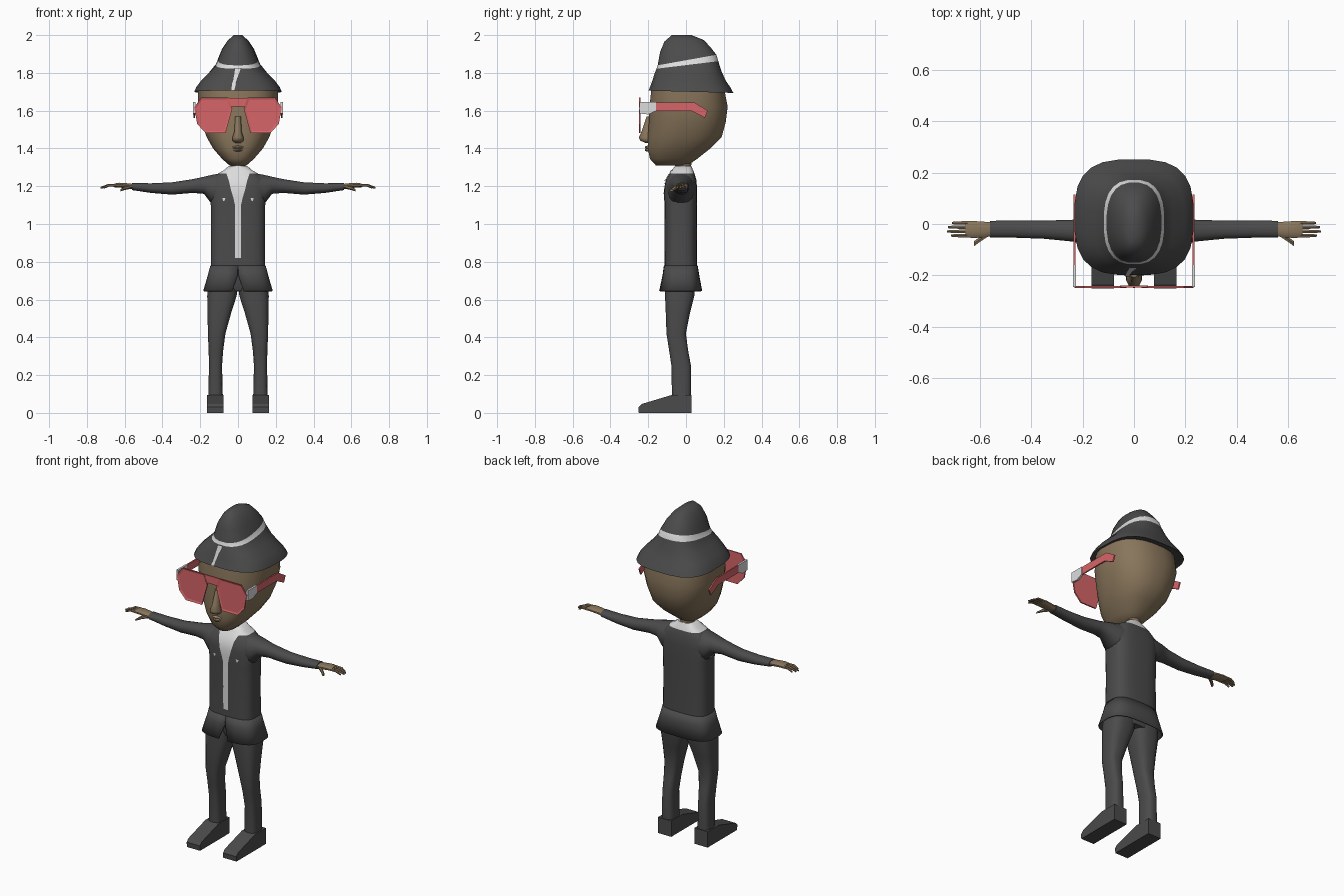
import bpy, bmesh, math
from mathutils import Vector

if "Cube" in bpy.data.objects:
    bpy.data.objects.remove(bpy.data.objects["Cube"])

def mat(name, rgb):
    m = bpy.data.materials.new(name)
    m.diffuse_color = (*rgb, 1)
    m.use_nodes = True
    m.node_tree.nodes["Principled BSDF"].inputs["Base Color"].default_value = m.diffuse_color
    return m

CLOTH = mat("charcoal cloth", (0.07, 0.07, 0.07))
WHITE = mat("off white", (0.72, 0.72, 0.72))
SKIN = mat("brown skin", (0.25, 0.18, 0.105))
LIP = mat("lip tan", (0.32, 0.235, 0.15))
PINK = mat("coral plastic", (0.68, 0.13, 0.14))


def finish(bm, name, mats, smooth=40):
    """Turn a bmesh into a named object, optionally smoothed by angle."""
    bmesh.ops.recalc_face_normals(bm, faces=bm.faces)
    me = bpy.data.meshes.new(name)
    bm.to_mesh(me)
    bm.free()
    for m in mats:
        me.materials.append(m)
    ob = bpy.data.objects.new(name, me)
    bpy.context.collection.objects.link(ob)
    if smooth:
        bpy.ops.object.select_all(action='DESELECT')
        ob.select_set(True)
        bpy.context.view_layer.objects.active = ob
        bpy.ops.object.shade_smooth_by_angle(angle=math.radians(smooth))
    return ob


def se(t, e):
    """Point on a unit superellipse."""
    c, s = math.cos(t), math.sin(t)
    return (math.copysign(abs(c) ** (2 / e), c), math.copysign(abs(s) ** (2 / e), s))


def loft(rings, name, mats, closed=True, caps=True, smooth=40, rule=None):
    bm = bmesh.new()
    vs = [[bm.verts.new(p) for p in r] for r in rings]
    n = len(vs[0])
    for k in range(len(vs) - 1):
        for i in range(n if closed else n - 1):
            j = (i + 1) % n
            f = bm.faces.new((vs[k][i], vs[k][j], vs[k + 1][j], vs[k + 1][i]))
            if rule:
                f.material_index = rule(k)
    if caps:
        bm.faces.new(vs[0])
        f = bm.faces.new(vs[-1])
        if rule:
            f.material_index = rule(len(vs) - 2)
    return finish(bm, name, mats, smooth)


def zring(z, w, yf, yb, e=2.5, n=24, x=0, tilt=0):
    """Horizontal ring: half width, front y, back y; tilt raises the back."""
    yc, h = (yf + yb) / 2, (yb - yf) / 2
    out = []
    for i in range(n):
        c, s = se(2 * math.pi * (i + .5) / n, e)
        out.append((x + w * c, yc + h * s, z + tilt * s))
    return out


def front_y(rows, z, x, e):
    """Front surface of a loft at height z and offset x."""
    for a, b in zip(rows, rows[1:]):
        if a[0] <= z <= b[0]:
            t = (z - a[0]) / (b[0] - a[0])
            w, f, k = (a[i] + (b[i] - a[i]) * t for i in (1, 2, 3))
            d = max(0, 1 - min(1, abs(x) / w) ** e) ** (1 / e)
            return (f + k) / 2 - (k - f) / 2 * d


def strip(name, rows, e, pts, m, gap=0.004):
    """Thin plate lying on a loft's front; pts are (z, x centre, half width)."""
    grid = []
    for z, xc, hw in pts:
        xs = [xc + hw * (i / 4 - 1) for i in range(9)]
        grid.append([(x, front_y(rows, z, x, e) - gap, z) for x in xs])
    return loft(grid, name, [m], closed=False, caps=False)


def prism(name, prof, x0, x1, m, axis='x', inset=0):
    """Extrude a profile along x (points y,z) or y (points x,z)."""
    P = (lambda a, b, t: (t, a, b)) if axis == 'x' else (lambda a, b, t: (a, t, b))
    bm = bmesh.new()
    A = [bm.verts.new(P(a, b, x0)) for a, b in prof]
    B = [bm.verts.new(P(a, b, x1)) for a, b in prof]
    face = bm.faces.new(A)
    bm.faces.new(B[::-1])
    for i in range(len(A)):
        j = (i + 1) % len(A)
        bm.faces.new((A[i], B[i], B[j], A[j]))
    bmesh.ops.recalc_face_normals(bm, faces=bm.faces)
    if inset:
        bmesh.ops.inset_region(bm, faces=[face], thickness=inset, depth=-0.004)
    return finish(bm, name, [m], 0)


def xring(x, yc, zc, hy, hz, e=2.2, n=12):
    return [(x, yc + hy * c, zc + hz * s)
            for c, s in (se(2 * math.pi * (i + .5) / n, e) for i in range(n))]


# head, neck and face
head = [(1.31, .045, -.16, .01), (1.345, .085, -.192, .06), (1.40, .133, -.203, .13),
        (1.46, .167, -.203, .19), (1.54, .196, -.198, .212), (1.62, .213, -.195, .222),
        (1.71, .212, -.185, .205)]
loft([zring(*r, e=2.4) for r in head], "head", [SKIN], smooth=60)
loft([zring(z, w, a, b, 2, 16) for z, w, a, b in
      [(1.24, .05, -.075, .035), (1.29, .04, -.06, .025), (1.35, .045, -.06, .035)]],
     "neck", [SKIN])
loft([zring(z, w, y, -.17, 2, 10) for z, w, y in
      [(1.428, .015, -.212), (1.442, .032, -.243), (1.458, .031, -.25), (1.49, .02, -.235),
       (1.57, .016, -.208)]], "nose", [SKIN], smooth=60)
for nm, z, w in (("upper_lip", 1.406, .045), ("lower_lip", 1.392, .034)):
    loft([xring(x * w, -.198 + .02 * x * x, z, .001 + .02 * (1 - x * x),
                .001 + .008 * (1 - x * x)) for x in (-1, -.6, 0, .6, 1)], nm, [LIP])

# hat: flared brim, soft crown and a tilted white band
hat = [(1.70, .232, -.2, .252), (1.725, .222, -.192, .235), (1.757, .198, -.18, .213),
       (1.80, .155, -.168, .19), (1.842, .118, -.157, .172), (1.868, .107, -.151, .162),
       (1.925, .085, -.138, .128), (1.97, .056, -.115, .095), (2.0, .022, -.075, .03)]
HE = 3.0
tilts = (-.006, 0, 0, .005, .02, .028, .014, .004, 0)
hat_rings = [zring(*r, e=HE - .1 * i, tilt=t) for i, (r, t) in enumerate(zip(hat, tilts))]
under = [zring(1.712, .2, -.17, .2, e=HE, tilt=-.004)]
loft(under + hat_rings, "hat", [CLOTH, WHITE], smooth=50,
     rule=lambda k: 1 if k == 5 else 0)
strip("hat_front_stripe", hat, HE,
      [(1.708, -.028, .008), (1.757, -.018, .011), (1.80, -.006, .015), (1.825, 0, .018)],
      WHITE, .007)

# jacket body with white collar on top
torso = [(.77, .145, -.115, .06), (.95, .144, -.113, .058), (1.10, .145, -.115, .06),
         (1.18, .15, -.117, .06), (1.235, .14, -.108, .055), (1.268, .105, -.085, .045),
         (1.285, .075, -.075, .038), (1.308, .048, -.058, .028)]
TE = 3.2
loft([zring(*r, e=TE) for r in torso], "jacket_body", [CLOTH, WHITE], smooth=50,
     rule=lambda k: 1 if k >= 5 else 0)
strip("shirt_front", torso, TE,
      [(.82, 0, .015), (1.10, 0, .016), (1.14, 0, .025), (1.18, 0, .037), (1.235, 0, .05),
       (1.268, 0, .062), (1.285, 0, .06)], WHITE)
for s in (-1, 1):
    strip("chest_button", torso, TE, [(1.122, s * .075, .003), (1.138, s * .075, .009)], WHITE)

# jacket skirt, open with a slit at the front
rings = []
for z, w, yf, yb, slit in [(.78, .147, -.117, .062, .001), (.73, .16, -.124, .07, .002),
                           (.645, .185, -.142, .086, .03)]:
    row = []
    for i in range(31):
        t = -math.pi / 2 + 2 * math.pi * i / 30
        c, q = se(t, 3.2)
        x = w * c
        if i in (0, 30):
            x = slit if i == 0 else -slit
        row.append((x, (yf + yb) / 2 + (yb - yf) / 2 * q, z))
    rings.append(row)
skirt = loft(rings, "jacket_skirt", [CLOTH], closed=False, caps=False)
mod = skirt.modifiers.new("thickness", 'SOLIDIFY')
mod.thickness = .006

# trousers: hip block plus legs, shoes, arms and hands on both sides
loft([zring(z, w, a, b, 3) for z, w, a, b in
      [(.645, .09, -.09, .045), (.69, .15, -.107, .052), (.80, .14, -.105, .05)]],
     "hips", [CLOTH])
legs = [(.09, .08, .158, -.075, .027), (.25, .084, .154, -.078, .027),
        (.33, .078, .156, -.09, .012), (.42, .066, .16, -.104, .0),
        (.53, .035, .162, -.108, .022), (.62, .006, .164, -.112, .045),
        (.70, .0, .155, -.11, .052)]
shoe = [(-.25, 0), (.03, 0), (.03, .095), (-.075, .095), (-.235, .047), (-.252, .03)]
lens = [(.03, 1.61), (.052, 1.67), (.195, 1.67), (.232, 1.617), (.216, 1.53),
        (.172, 1.482), (.066, 1.482)]
temple = [(-.165, 1.643), (.045, 1.643), (.115, 1.60), (.1, 1.562), (.03, 1.598), (-.165, 1.598)]
hinge = [(-.246, 1.645), (-.16, 1.645), (-.16, 1.598), (-.2, 1.58), (-.246, 1.585)]
fingers = [(.004, .708), (-.012, .724), (-.029, .727), (-.045, .712)]

for s, side in ((-1, "left"), (1, "right")):
    loft([zring(z, (b - a) / 2, f, k, 3, 16, x=s * (a + b) / 2) for z, a, b, f, k in legs],
         side + "_trouser_leg", [CLOTH])
    prism(side + "_shoe", shoe, s * .077, s * .165, CLOTH)
    loft([xring(s * x, y, z, hy, hz, n=16) for x, y, z, hy, hz in
          [(.09, -.027, 1.19, .078, .08), (.14, -.027, 1.183, .07, .078),
           (.18, -.026, 1.205, .056, .046), (.24, -.026, 1.201, .043, .037),
           (.35, -.022, 1.188, .036, .033), (.46, -.02, 1.19, .034, .026),
           (.56, -.02, 1.198, .033, .019)]], side + "_sleeve", [CLOTH], smooth=60)
    loft([xring(s * x, y, z, hy, hz) for x, y, z, hy, hz in
          [(.55, -.02, 1.198, .027, .014), (.585, -.022, 1.202, .032, .014),
           (.63, -.021, 1.206, .034, .013), (.655, -.021, 1.204, .032, .01)]],
         side + "_palm", [SKIN])
    for y, tip in fingers:
        loft([xring(s * x, y, z, h, h, n=6) for x, z, h in
              [(.64, 1.205, .008), (.685, 1.205, .0075), (tip, 1.192, .005)]],
             side + "_finger", [SKIN])
    loft([xring(s * x, y, z, .011, h, n=6) for x, y, z, h in
          [(.57, -.04, 1.197, .011), (.60, -.06, 1.19, .01), (.623, -.077, 1.178, .006)]],
         side + "_thumb", [SKIN])
    # glasses halves
    prism(side + "_lens", [(s * x, z) for x, z in lens], -.25, -.242, PINK, 'y', .012)
    prism(side + "_temple", temple, s * .228, s * .236, PINK)
    prism(side + "_hinge", hinge, s * .226, s * .238, WHITE)
prism("glasses_bridge", [(-.055, 1.668), (.055, 1.668), (.04, 1.622), (-.04, 1.622)],
      -.248, -.24, PINK, 'y')
